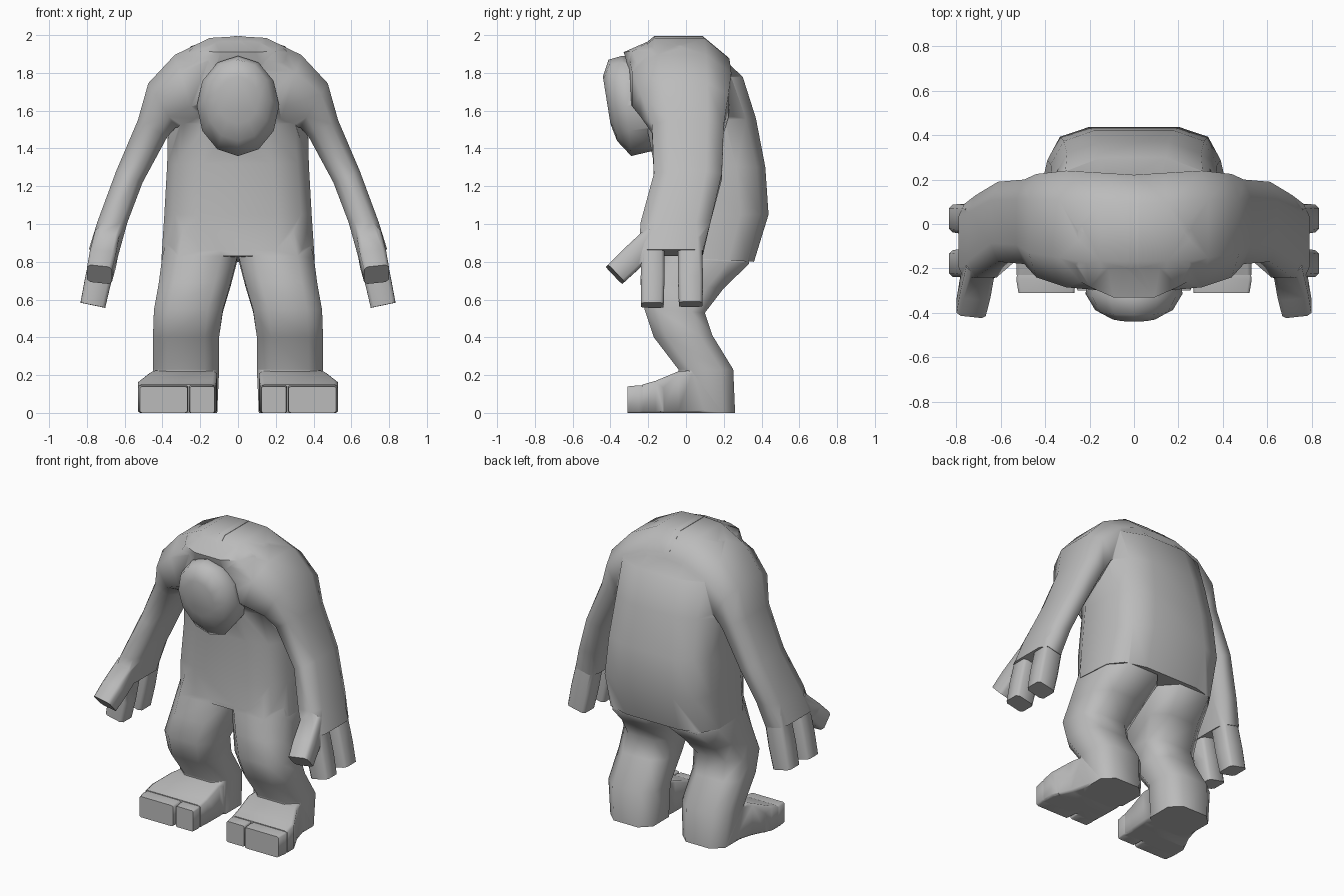
import bpy, bmesh, math
from mathutils import Vector

if "Cube" in bpy.data.objects:
    bpy.data.objects.remove(bpy.data.objects["Cube"])

grey = bpy.data.materials.new("grey clay")
grey.diffuse_color = (0.5, 0.5, 0.5, 1)
grey.use_nodes = True
grey.node_tree.nodes["Principled BSDF"].inputs["Base Color"].default_value = grey.diffuse_color


def ring(p, q, w, n=8, e=0.7, offset=0.5):
    """Rounded section: p and q are opposite points, w is the other half axis."""
    p, q, w = Vector(p), Vector(q), Vector(w)
    c, v = (p + q) / 2, (p - q) / 2
    soft = lambda t: math.copysign(abs(t) ** e, t) if abs(t) > 1e-6 else 0.0
    angles = [(k + offset) * 2 * math.pi / n for k in range(n)]
    top = max(soft(math.cos(a)) for a in angles)
    return [c + v * (soft(math.cos(a)) / top) + w * (soft(math.sin(a)) / top) for a in angles]


def loft(name, rings, side=1):
    """Closed skin through the sections; side=-1 mirrors it in x."""
    bm = bmesh.new()
    loops = [[bm.verts.new((v.x * side, v.y, v.z)) for v in r] for r in rings]
    n = len(loops[0])
    for a, b in zip(loops, loops[1:]):
        for i in range(n):
            j = (i + 1) % n
            bm.faces.new((a[i], a[j], b[j], b[i]))
    bm.faces.new(loops[0])
    bm.faces.new(loops[-1])
    bmesh.ops.recalc_face_normals(bm, faces=bm.faces)
    me = bpy.data.meshes.new(name)
    bm.to_mesh(me)
    bm.free()
    me.materials.append(grey)
    ob = bpy.data.objects.new(name, me)
    bpy.context.collection.objects.link(ob)
    return ob


def finger(name, a, b, half, side):
    """Blunt square finger from a to b."""
    a, b = Vector(a), Vector(b)
    axis = (b - a).normalized()
    w = axis.cross(Vector((1, 0, 0))).normalized()
    u = w.cross(axis).normalized()
    sections = []
    for t, s in ((0, 0.95), (0.6, 1.0), (1, 0.95)):
        c = a.lerp(b, t)
        sections.append(ring(c + u * 0.07 * s, c - u * 0.07 * s, w * half * s, 8, 0.35))
    return loft(name, sections, side)


def activate(ob):
    bpy.ops.object.select_all(action='DESELECT')
    ob.select_set(True)
    bpy.context.view_layer.objects.active = ob


# Hunched torso: front (y, z), back (y, z), half width, roundness
torso = [
    ((-0.17, 1.98), (-0.07, 1.99), 0.10, 0.8),
    ((-0.33, 1.91), (0.11, 1.955), 0.25, 0.75),
    ((-0.285, 1.76), (0.30, 1.78), 0.39, 0.75),
    ((-0.21, 1.53), (0.37, 1.56), 0.37, 0.65),
    ((-0.17, 1.32), (0.42, 1.30), 0.375, 0.55),
    ((-0.18, 1.05), (0.437, 1.05), 0.39, 0.5),
    ((-0.17, 0.83), (0.36, 0.80), 0.405, 0.55),
]
body = loft("body", [ring((0, *f), (0, *b), (w, 0, 0), 12, e) for f, b, w, e in torso])

# Oval face pad: top (y, z), bottom (y, z), half width
face = [
    ((-0.25, 1.88), (-0.12, 1.40), 0.205),
    ((-0.34, 1.89), (-0.29, 1.36), 0.218),
    ((-0.41, 1.87), (-0.365, 1.44), 0.175),
    ((-0.44, 1.78), (-0.40, 1.53), 0.11),
]
parts = [loft("face", [ring((0, *t), (0, *b), (w, 0, 0), 12, 1, 0) for t, b, w in face])]

# Leg: front (y, z), back (y, z), inner x, outer x
leg = [
    ((-0.14, 1.00), (0.28, 0.95), 0.03, 0.36),
    ((-0.178, 0.83), (0.335, 0.79), 0.005, 0.402),
    ((-0.20, 0.69), (0.20, 0.66), 0.04, 0.42),
    ((-0.22, 0.55), (0.10, 0.53), 0.08, 0.445),
    ((-0.17, 0.40), (0.14, 0.41), 0.10, 0.45),
    ((-0.04, 0.23), (0.25, 0.23), 0.10, 0.45),
    ((-0.04, 0.00), (0.26, 0.00), 0.11, 0.43),
]
# Foot and toes: y, inner x, outer x, top z
foot = [(0.10, 0.12, 0.43, 0.23), (-0.04, 0.11, 0.47, 0.22), (-0.16, 0.115, 0.53, 0.17),
        (-0.23, 0.12, 0.53, 0.15)]
inner_toe = [(-0.12, 0.14, 0.25, 0.14), (-0.25, 0.12, 0.259, 0.146), (-0.30, 0.125, 0.255, 0.14)]
outer_toe = [(-0.12, 0.28, 0.51, 0.14), (-0.25, 0.264, 0.53, 0.146), (-0.31, 0.268, 0.52, 0.14)]
# Shoulder and arm: inner (x, z), outer (x, z), front y, back y, roundness
arm = [
    ((-0.02, 1.56), (-0.02, 1.995), -0.30, 0.22, 0.8),
    ((0.10, 1.55), (0.15, 1.985), -0.30, 0.23, 0.8),
    ((0.22, 1.53), (0.335, 1.895), -0.285, 0.24, 0.8),
    ((0.33, 1.51), (0.475, 1.745), -0.24, 0.225, 0.75),
    ((0.375, 1.46), (0.53, 1.55), -0.18, 0.20, 0.7),
    ((0.505, 1.22), (0.645, 1.28), -0.17, 0.19, 0.7),
    ((0.585, 1.01), (0.745, 1.01), -0.24, 0.13, 0.6),
    ((0.635, 0.83), (0.79, 0.865), -0.25, 0.09, 0.45),
]


def flat_section(y, x0, x1, top):
    x, w = (x0 + x1) / 2, (x1 - x0) / 2
    return ring((x, y, top), (x, y, 0.0), (w, 0, 0), 8, 0.12)


for side in (1, -1):
    parts.append(loft("leg", [ring(((i + o) / 2, *f), ((i + o) / 2, *b), ((o - i) / 2, 0, 0), 8, 0.65)
                              for f, b, i, o in leg], side))
    for name, data in (("foot", foot), ("inner_toe", inner_toe), ("outer_toe", outer_toe)):
        parts.append(loft(name, [flat_section(*d) for d in data], side))
    parts.append(loft("arm", [ring((o[0], (f + b) / 2, o[1]), (i[0], (f + b) / 2, i[1]),
                                   (0, (b - f) / 2, 0), 8, e) for i, o, f, b, e in arm], side))
    parts.append(finger("thumb", (0.69, -0.17, 0.93), (0.733, -0.375, 0.733), 0.066, side))
    parts.append(finger("front_finger", (0.695, -0.175, 0.92), (0.768, -0.178, 0.57), 0.063, side))
    parts.append(finger("back_finger", (0.695, 0.022, 0.92), (0.768, 0.025, 0.575), 0.066, side))

# Merge everything into one skin
activate(body)
for part in parts:
    mod = body.modifiers.new("merge", 'BOOLEAN')
    mod.operation = 'UNION'
    mod.solver = 'EXACT'
    mod.object = part
    bpy.ops.object.modifier_apply(modifier=mod.name)
    bpy.data.objects.remove(part)

activate(body)
bpy.ops.object.shade_smooth_by_angle(angle=math.radians(72))
